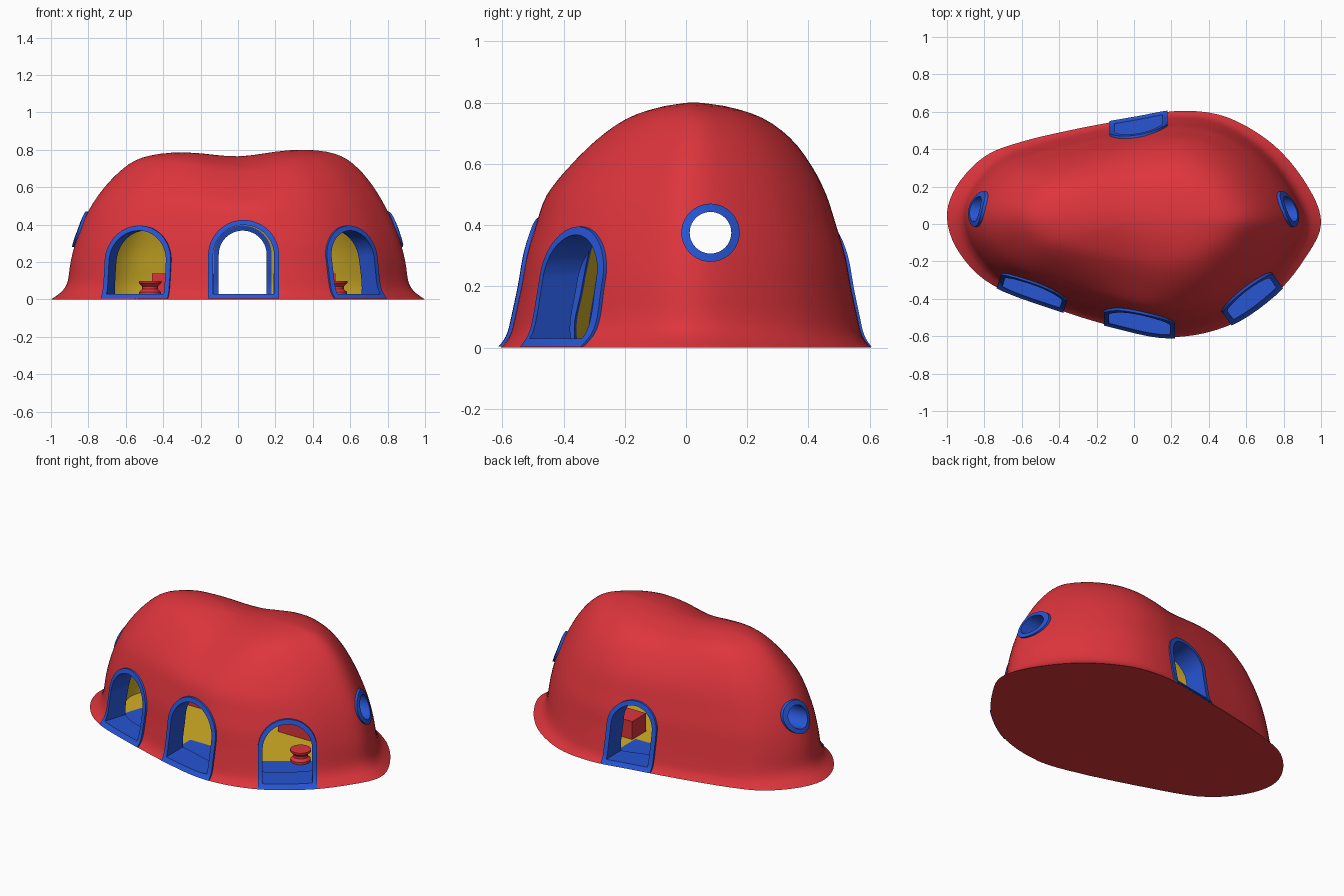
import bpy, bmesh, math
from mathutils import Vector

if "Cube" in bpy.data.objects:
    bpy.data.objects.remove(bpy.data.objects["Cube"])


def material(name, color):
    m = bpy.data.materials.new(name)
    m.diffuse_color = (*color, 1)
    m.use_nodes = True
    m.node_tree.nodes["Principled BSDF"].inputs["Base Color"].default_value = m.diffuse_color
    return m


RED = material("red", (0.72, 0.035, 0.045))
YELLOW = material("yellow", (0.65, 0.43, 0.02))
BLUE = material("blue", (0.02, 0.09, 0.65))


def make_object(name, bm, mat):
    bmesh.ops.recalc_face_normals(bm, faces=bm.faces)
    me = bpy.data.meshes.new(name)
    bm.to_mesh(me)
    bm.free()
    me.materials.append(mat)
    ob = bpy.data.objects.new(name, me)
    bpy.context.collection.objects.link(ob)
    return ob


def smooth_curve(pts, n, closed):
    """Catmull-Rom samples through the points."""
    pts = [Vector(p) for p in pts]
    m = len(pts)
    get = (lambda i: pts[i % m]) if closed else (lambda i: pts[max(0, min(m - 1, i))])
    out = []
    for i in range(m if closed else m - 1):
        a, b, c, d = (get(i + k) for k in (-1, 0, 1, 2))
        for j in range(n):
            t = j / n
            out.append(0.5 * (2 * b + (c - a) * t + (2 * a - 5 * b + 4 * c - d) * t * t
                              + (3 * b - a - 3 * c + d) * t ** 3))
    if not closed:
        out.append(pts[-1])
    return out


# Egg-shaped footprint, and wall profile as (x scale, y scale, height)
OUTLINE = smooth_curve([(1, 0), (.93, .2), (.75, .42), (.5, .57), (.25, .605), (0, .565),
                        (-.3, .51), (-.6, .44), (-.8, .36), (-.95, .2), (-1, .03),
                        (-.93, -.16), (-.75, -.33), (-.4, -.46), (-.1, -.55), (.2, -.605),
                        (.5, -.545), (.75, -.38), (.91, -.19)], 5, True)
PROFILE = [(1, 1, 0), (.97, .97, .02), (.935, .945, .05), (.91, .925, .1), (.895, .89, .2),
           (.87, .86, .3), (.835, .81, .4), (.785, .755, .5), (.72, .66, .6),
           (.64, .54, .69), (.55, .40, .755), (.42, .25, .79), (.2, .11, .81), (0, 0, .815)]
INNER = [(.91, .925, .029), (.91, .925, .1)] + PROFILE[4:]


def dome(name, profile, mat, offset=0.0, lift=0.0):
    """Lofted dome with a saddle across the roof, offset sideways and upwards."""
    bm = bmesh.new()

    def point(p, sx, sy, z):
        x, y = p.x * sx, p.y * sy
        w = max(0, min(1, (z - .45) / .3))
        w = w * w * (3 - 2 * w)
        y += .02 * w * min(1, sy * 3 + .7)
        r = math.hypot(x, y)
        k = max(.1, 1 + offset / r) if r > .06 else 1
        up = z + w * (.022 * x - .05 * math.exp(-(x / .24) ** 2) * (1 - .9 * y))
        return x * k, y * k, up + lift * max(0, min(1, z / .8))

    levels = smooth_curve(profile, 3, False)
    rings = [[bm.verts.new(point(p, *lv)) for p in OUTLINE] for lv in levels[:-1]]
    top = bm.verts.new(point(OUTLINE[0], *levels[-1]))
    n = len(OUTLINE)
    for a, b in zip(rings, rings[1:]):
        for i in range(n):
            bm.faces.new((a[i], a[(i + 1) % n], b[(i + 1) % n], b[i]))
    for i in range(n):
        bm.faces.new((rings[-1][i], rings[-1][(i + 1) % n], top))
    bm.faces.new(rings[0][::-1])
    return make_object(name, bm, mat)


# Openings: centre, outward direction, half width, top, is_window
OPENINGS = [((-.56, -.42), (-.31, -.95), .19, .395, False),
            ((.03, -.57), (0, -1), .19, .425, False),
            ((.65, -.43), (.58, -.81), .17, .395, False),
            ((.025, .57), (0, 1), .155, .395, False),
            ((.86, .08), (1, 0), .095, .47, True),
            ((-.86, .08), (-1, 0), .095, .47, True)]


def opening_prisms(name, inset, bottom, out, inn, mat):
    bm = bmesh.new()
    for c, d, half, top, window in OPENINGS:
        d = Vector((d[0], d[1], 0)).normalized()
        side = Vector((-d.y, d.x, 0))
        r = half - inset
        span = 2 * math.pi if window else math.pi
        steps = 40 if window else 28
        prof = [(r * math.cos(span * i / steps), top - half + r * math.sin(span * i / steps))
                for i in range(steps if window else steps + 1)]
        if not window:
            prof += [(-r, bottom), (r, bottom)]
        loops = [[bm.verts.new(Vector((c[0], c[1], z)) + side * u + d * e) for u, z in prof]
                 for e in (out, -inn)]
        n = len(prof)
        bm.faces.new(loops[0])
        bm.faces.new(loops[1][::-1])
        for i in range(n):
            bm.faces.new((loops[0][i], loops[0][(i + 1) % n], loops[1][(i + 1) % n], loops[1][i]))
    ob = make_object(name, bm, mat)
    ob.hide_render = True
    return ob


def boolean(ob, cutter, op, transfer=False):
    m = ob.modifiers.new("cut", 'BOOLEAN')
    m.operation, m.object, m.solver = op, cutter, 'EXACT'
    if transfer:
        m.material_mode = 'TRANSFER'
    bpy.context.view_layer.objects.active = ob
    bpy.ops.object.modifier_apply(modifier=m.name)


def smooth(ob, angle=35):
    bpy.ops.object.select_all(action='DESELECT')
    ob.select_set(True)
    bpy.context.view_layer.objects.active = ob
    bpy.ops.object.shade_smooth_by_angle(angle=math.radians(angle))


# Hollow shell with yellow interior, and blue trim lining every opening
shell = dome("dome_shell", PROFILE, RED)
trim = dome("opening_frames", PROFILE, BLUE, .012, .012)
cavity = dome("cavity_cutter", INNER, YELLOW, -.13, -.1)
outer = opening_prisms("outer_cutter", 0, .004, .25, .32, RED)
inner = opening_prisms("inner_cutter", .027, .03, .35, .42, BLUE)
boolean(shell, cavity, 'DIFFERENCE', True)
boolean(shell, outer, 'DIFFERENCE', True)
boolean(trim, outer, 'INTERSECT')
boolean(trim, inner, 'DIFFERENCE')
boolean(trim, cavity, 'DIFFERENCE')
for helper in (cavity, outer, inner):
    bpy.data.objects.remove(helper)
smooth(shell)
smooth(trim)

# Benches either side of the back door
for side, x in (("left", -.295), ("right", .355)):
    bm = bmesh.new()
    bmesh.ops.create_cube(bm, size=1)
    for v in bm.verts:
        v.co = (x + v.co.x * .33, .2 + v.co.y * .14, .083 + v.co.z * .114)
    make_object(side + "_bench", bm, RED)

# Hourglass stools
STOOL = [(0, .026), (.058, .026), (.058, .04), (.042, .055), (.042, .07), (.06, .088),
         (.06, .1), (0, .1)]
for side, x in (("left", -.47), ("right", .525)):
    bm = bmesh.new()
    vs = [bm.verts.new((r, 0, z)) for r, z in STOOL]
    es = [bm.edges.new(p) for p in zip(vs, vs[1:])]
    bmesh.ops.spin(bm, geom=vs + es, cent=(0, 0, 0), axis=(0, 0, 1), angle=2 * math.pi, steps=32)
    bmesh.ops.remove_doubles(bm, verts=bm.verts, dist=1e-5)
    ob = make_object(side + "_stool", bm, RED)
    ob.location = (x, -.12, 0)
    smooth(ob)
